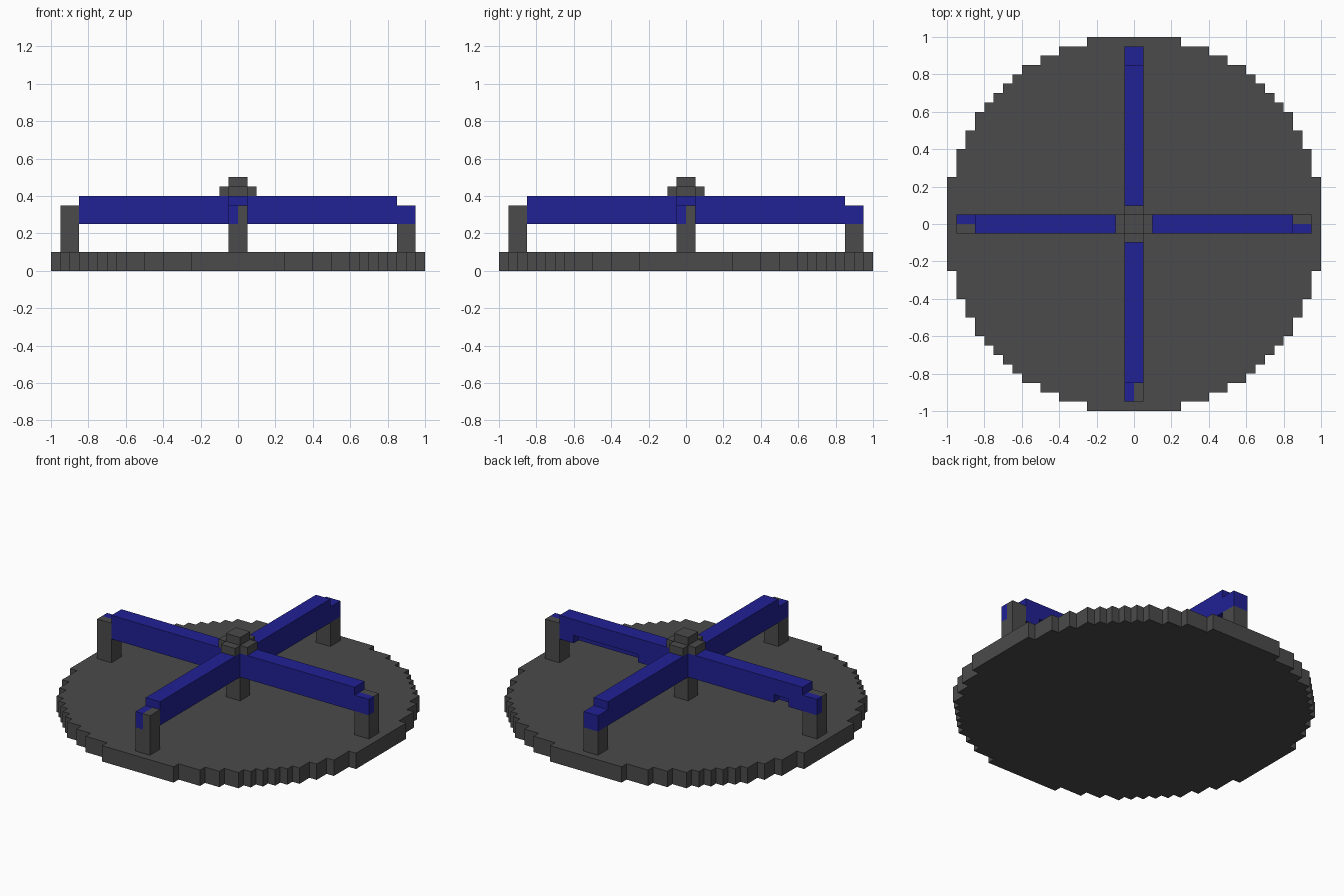
import bpy, bmesh, math
from mathutils import Matrix, Vector

cube = bpy.data.objects.get("Cube")
if cube:
    bpy.data.objects.remove(cube, do_unlink=True)


def material(name, rgb):
    m = bpy.data.materials.new(name)
    m.use_nodes = True
    m.diffuse_color = (*rgb, 1)
    m.node_tree.nodes["Principled BSDF"].inputs["Base Color"].default_value = (*rgb, 1)
    return m


GREY = material("dark grey", (0.07, 0.07, 0.07))
BLUE = material("deep blue", (0.015, 0.015, 0.30))


def prism(name, outline, lo, hi, mat, upright=False, turn=0):
    """Extrude an outline along z, or along y when upright; then turn by quarter turns."""
    bm = bmesh.new()
    place = (lambda a, b, h: (a, h, b)) if upright else (lambda a, b, h: (a, b, h))
    base = bm.faces.new([bm.verts.new(place(a, b, lo)) for a, b in outline])
    top = bmesh.ops.extrude_face_region(bm, geom=[base])["geom"]
    step = Vector(place(0, 0, hi - lo))
    bmesh.ops.translate(bm, vec=step, verts=[v for v in top if isinstance(v, bmesh.types.BMVert)])
    bmesh.ops.rotate(bm, cent=(0, 0, 0), verts=bm.verts,
                     matrix=Matrix.Rotation(turn * math.pi / 2, 3, 'Z'))
    bmesh.ops.recalc_face_normals(bm, faces=bm.faces)
    mesh = bpy.data.meshes.new(name)
    bm.to_mesh(mesh)
    bm.free()
    mesh.materials.append(mat)
    obj = bpy.data.objects.new(name, mesh)
    bpy.context.collection.objects.link(obj)
    return obj


def box(name, x0, x1, y0, y1, z0, z1, mat, turn=0):
    return prism(name, [(x0, y0), (x1, y0), (x1, y1), (x0, y1)], z0, z1, mat, turn=turn)


# Stepped round base: one quarter of the staircase, turned four times
STEPS = [(1, .25), (.95, .4), (.9, .5), (.85, .6), (.8, .65), (.75, .7),
         (.7, .75), (.65, .8), (.6, .85), (.5, .9), (.4, .95), (.25, 1)]
quarter = []
for i, (x, y) in enumerate(STEPS):
    quarter.append((x, y))
    if i + 1 < len(STEPS):
        quarter.append((STEPS[i + 1][0], y))
outline = []
for k in range(4):
    for x, y in quarter:
        for _ in range(k):
            x, y = -y, x
        outline.append((x, y))
prism("base_disc", outline, 0, 0.1, GREY)

# Centre post and stepped cap
box("centre_post", -.05, .05, -.05, .05, .1, .25, GREY)
PLUS = [(.1, -.05), (.1, .05), (.05, .05), (.05, .1), (-.05, .1), (-.05, .05),
        (-.1, .05), (-.1, -.05), (-.05, -.05), (-.05, -.1), (.05, -.1), (.05, -.05)]
prism("cap_cross", PLUS, .4, .45, GREY)
box("cap_top", -.05, .05, -.05, .05, .45, .5, GREY)

# Outer posts with half grey, half blue heads; the back one is all blue
for turn, side in enumerate(("front", "left", "back", "right")):
    box(side + "_post", -.05, .05, -.95, -.85, .1, .25, GREY, turn)
    box(side + "_beam_tip", -.05, 0, -.95, -.85, .25, .35, BLUE, turn)
    box(side + "_post_head", 0, .05, -.95, -.85, .25, .35,
        BLUE if side == "back" else GREY, turn)

# Crossing beams; the back half of the sideways beam is notched underneath
box("cross_beam_front_half", -.85, .85, -.05, 0, .25, .4, BLUE)
NOTCHED = [(-.85, .25), (-.75, .25), (-.75, .3), (-.65, .3), (-.65, .25), (.3, .25),
           (.3, .3), (.75, .3), (.75, .25), (.85, .25), (.85, .4), (-.85, .4)]
prism("cross_beam_back_half", NOTCHED, 0, .05, BLUE, upright=True)
box("front_beam", -.05, .05, -.85, -.05, .25, .4, BLUE)
box("back_beam", -.05, .05, .05, .85, .25, .4, BLUE)
